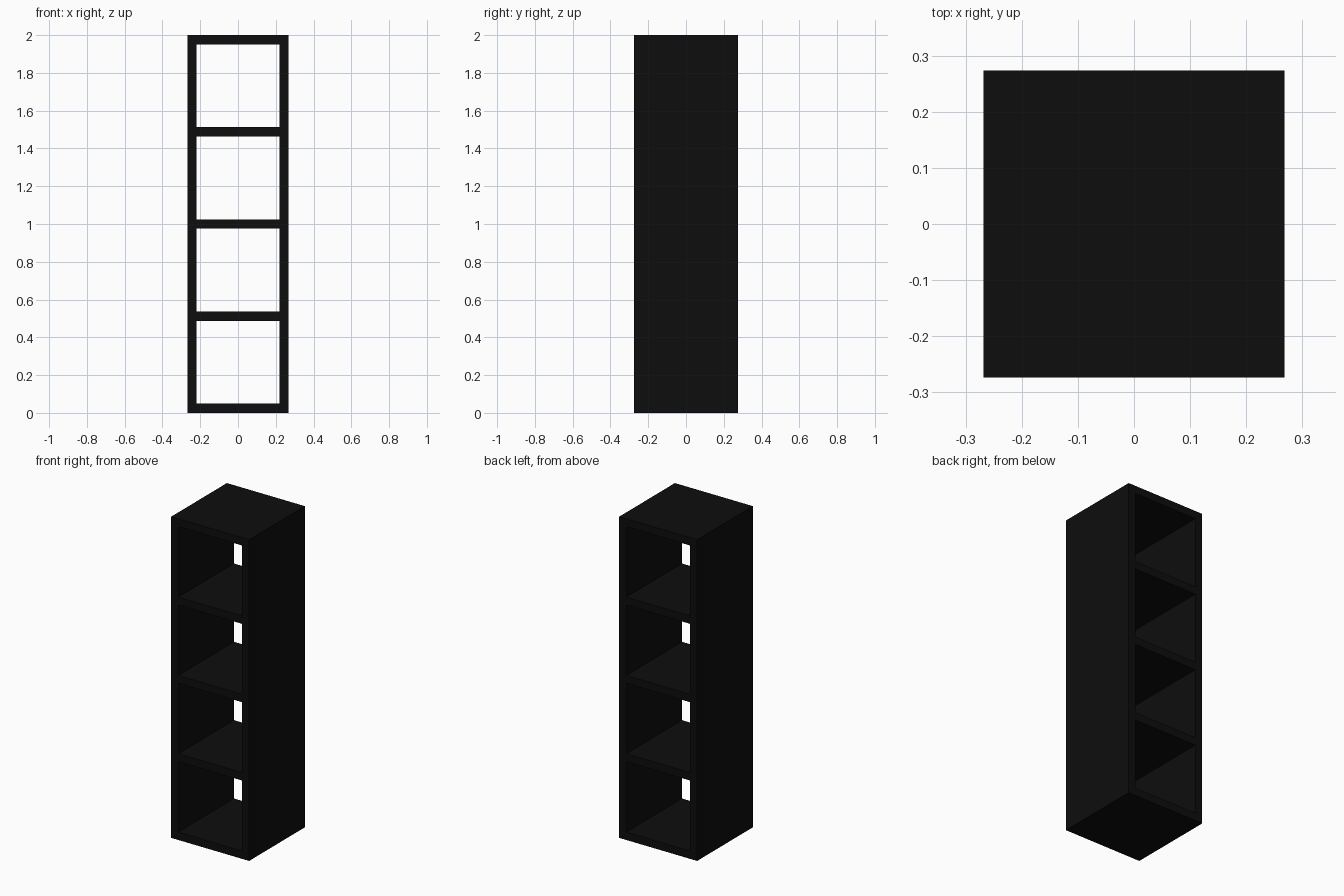
import bpy

if "Cube" in bpy.data.objects:
    bpy.data.objects.remove(bpy.data.objects["Cube"])

W, D, H, T = 0.537, 0.548, 2.0, 0.049   # outer size and board thickness
BAYS = 4

black = bpy.data.materials.new("black_lacquer")
black.diffuse_color = (0.004, 0.004, 0.004, 1)
black.use_nodes = True
black.node_tree.nodes["Principled BSDF"].inputs["Base Color"].default_value = black.diffuse_color


def board(name, size, centre):
    bpy.ops.mesh.primitive_cube_add(size=1, location=centre)
    ob = bpy.context.object
    ob.name = name
    ob.scale = size
    bpy.ops.object.transform_apply(location=False, rotation=False, scale=True)
    ob.data.materials.append(black)
    return ob


# Full-height side panels
for side, s in (("left", -1), ("right", 1)):
    board(f"{side}_side_panel", (T, D, H), (s * (W - T) / 2, 0, H / 2))

# Bottom, three shelves and top, evenly spaced between the sides; open front and back
names = ["bottom_panel", "lower_shelf", "middle_shelf", "upper_shelf", "top_panel"]
for i, name in enumerate(names):
    z = T / 2 + i * (H - T) / BAYS
    board(name, (W - 2 * T, D, T), (0, 0, z))
